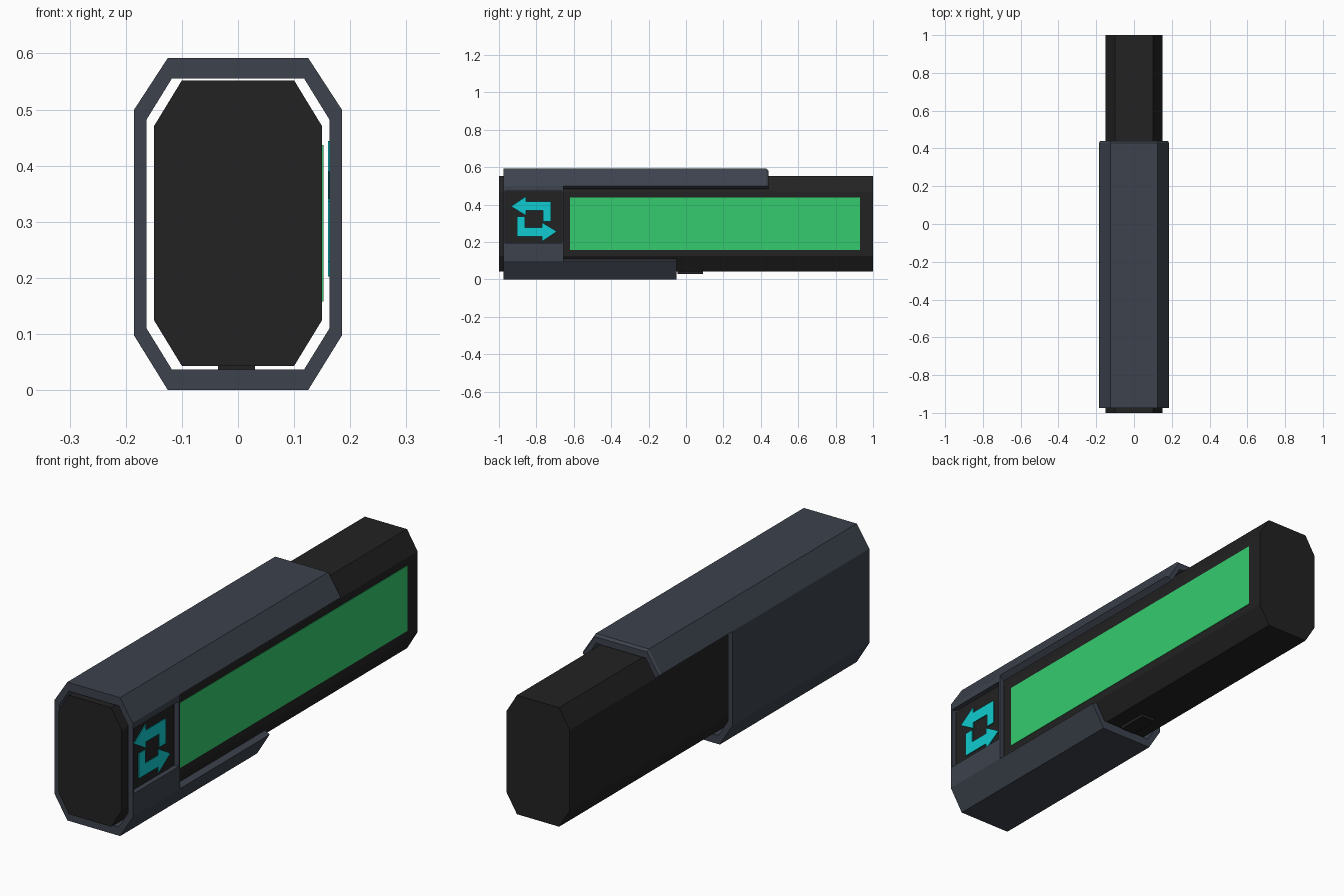
import bpy
import bmesh

cube = bpy.data.objects.get("Cube")
if cube:
    bpy.data.objects.remove(cube, do_unlink=True)


def material(name, rgb):
    mat = bpy.data.materials.new(name)
    mat.use_nodes = True
    color = (*rgb, 1)
    mat.diffuse_color = color
    mat.node_tree.nodes["Principled BSDF"].inputs["Base Color"].default_value = color
    return mat


SLATE = material("slate grey", (0.046, 0.055, 0.075))
BLACK = material("matte black", (0.016, 0.016, 0.016))
GREEN = material("screen green", (0.034, 0.6, 0.156))
CYAN = material("icon cyan", (0.005, 0.6, 0.63))


def finish(name, bm, mat):
    bmesh.ops.recalc_face_normals(bm, faces=bm.faces)
    mesh = bpy.data.meshes.new(name)
    bm.to_mesh(mesh)
    bm.free()
    obj = bpy.data.objects.new(name, mesh)
    bpy.context.collection.objects.link(obj)
    if mat:
        mesh.materials.append(mat)
    return obj


def prism(bm, points, offset):
    """Extrude a flat outline of 3D points into a solid."""
    face = bm.faces.new([bm.verts.new(p) for p in points])
    ext = bmesh.ops.extrude_face_region(bm, geom=[face], use_keep_orig=True)
    moved = [g for g in ext["geom"] if isinstance(g, bmesh.types.BMVert)]
    bmesh.ops.translate(bm, verts=moved, vec=offset)


def box(name, low, high, mat):
    bm = bmesh.new()
    (x0, y0, z0), (x1, y1, z1) = low, high
    prism(bm, [(x0, y0, z0), (x1, y0, z0), (x1, y1, z0), (x0, y1, z0)], (0, 0, z1 - z0))
    return finish(name, bm, mat)


def octagon(half, flat, z0, z1, z2, z3):
    """Chamfered outline, starting with the bottom edge, counterclockwise."""
    right = [(flat, z0), (half, z1), (half, z2), (flat, z3)]
    return [(-flat, z0)] + right + [(-x, z) for x, z in reversed(right[1:])]


# Main body bar
bm = bmesh.new()
prism(bm, [(x, -1, z) for x, z in octagon(0.15, 0.1, 0.043, 0.125, 0.47, 0.552)], (0, 2, 0))
finish("body", bm, BLACK)

# Sleeve: eight mitred wall panels of differing lengths
outer = octagon(0.185, 0.125, 0, 0.097, 0.5, 0.592)
inner = octagon(0.163, 0.118, 0.037, 0.11, 0.482, 0.555)
stations = [-0.975, -0.655, -0.05, 0.43, 0.44]
spans = [2, 2, 1, 4, 4, 4, 2, 2]  # bottom, chamfer, +x side, chamfer, top, ...

bm = bmesh.new()
rings = []
for k, y in enumerate(stations):
    taper = 0.25 if k == len(stations) - 1 else 0
    out = [(a + (c - a) * taper, b + (d - b) * taper)
           for (a, b), (c, d) in zip(outer, inner)]
    rings.append([[bm.verts.new((x, y, z)) for x, z in loop] for loop in (out, inner)])

for i, count in enumerate(spans):
    j = (i + 1) % 8
    for k in range(count):
        (o0, n0), (o1, n1) = rings[k], rings[k + 1]
        bm.faces.new((o0[i], o0[j], o1[j], o1[i]))
        bm.faces.new((n0[i], n1[i], n1[j], n0[j]))
        if k == 0:
            bm.faces.new((o0[i], n0[i], n0[j], o0[j]))
        if k == count - 1:
            bm.faces.new((o1[i], o1[j], n1[j], n1[i]))
        if spans[i - 1] <= k:
            bm.faces.new((o0[i], o1[i], n1[i], n0[i]))
        if spans[j] <= k:
            bm.faces.new((o0[j], n0[j], n1[j], o1[j]))
bmesh.ops.delete(bm, geom=[v for v in bm.verts if not v.link_faces], context="VERTS")
sleeve = finish("sleeve", bm, SLATE)

# Window through the sleeve wall for the icon
cutter = box("window_cutter", (0.155, -0.967, 0.195), (0.2, -0.664, 0.473), None)
cutter.hide_render = True
cut = sleeve.modifiers.new("window", "BOOLEAN")
cut.operation = "DIFFERENCE"
cut.solver = "EXACT"
cut.object = cutter
bpy.context.view_layer.objects.active = sleeve
bpy.ops.object.modifier_apply(modifier=cut.name)
bpy.data.objects.remove(cutter, do_unlink=True)

# Side screen
box("screen", (0.148, -0.62, 0.158), (0.152, 0.93, 0.437), GREEN)

# Underside button
box("button", (-0.036, -0.045, 0.03), (0.03, 0.09, 0.05), BLACK)

# Icon: a pair of bent arrows, each the other turned half round
arrow = [(-0.123, 0.067), (-0.042, 0.121), (-0.042, 0.094), (0.091, 0.094),
         (0.091, -0.013), (0.048, -0.013), (0.048, 0.045), (-0.042, 0.045), (-0.042, 0.018)]
bm = bmesh.new()
for turn in (1, -1):
    prism(bm, [(0.16, -0.813 + turn * y, 0.323 + turn * z) for y, z in arrow], (0.004, 0, 0))
finish("arrow_icon", bm, CYAN)
